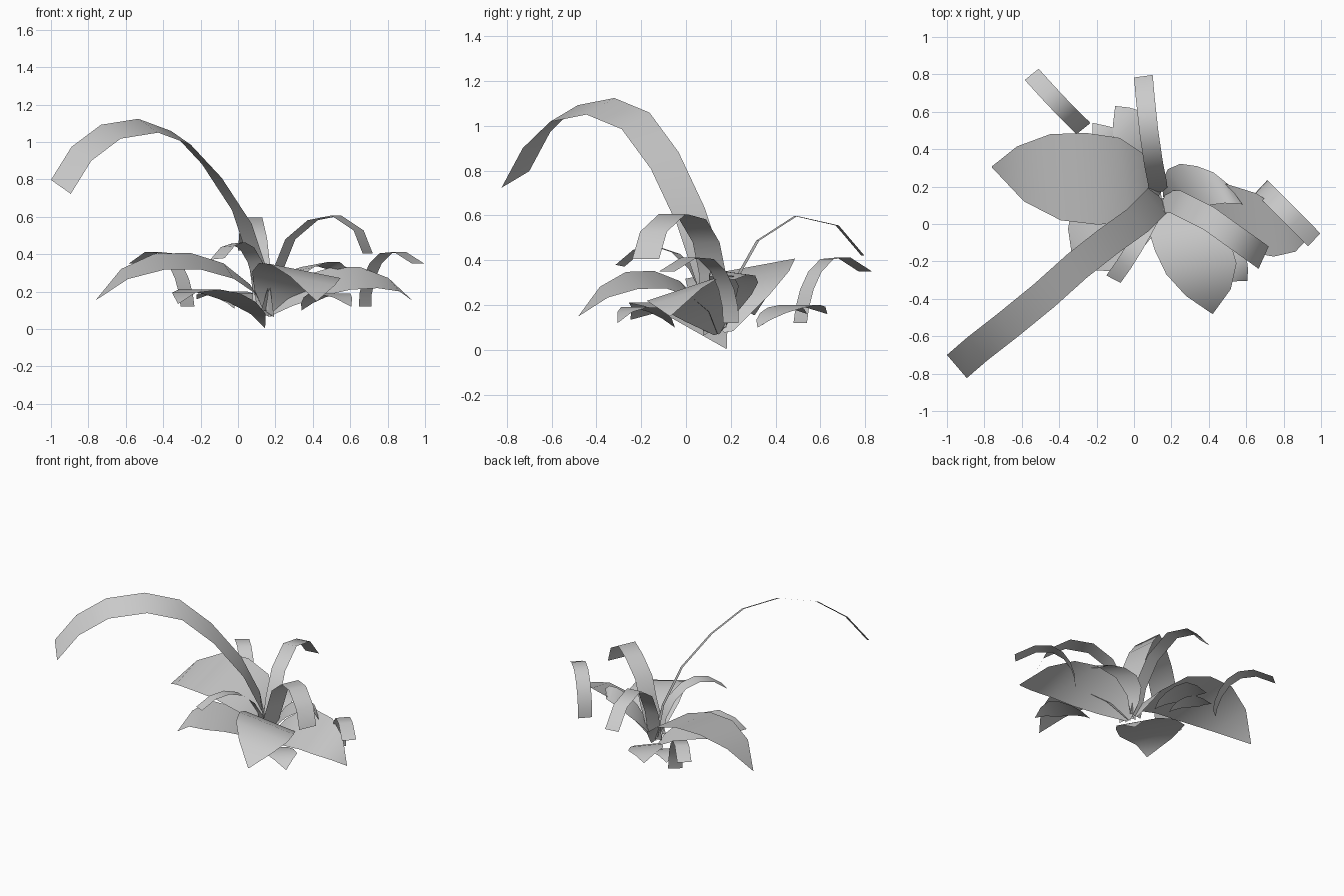
import bpy
from mathutils import Vector

cube = bpy.data.objects.get("Cube")
if cube:
    bpy.data.objects.remove(cube, do_unlink=True)

# One neutral leaf colour
grey = bpy.data.materials.new("leaf grey")
grey.use_nodes = True
colour = (0.6, 0.6, 0.6, 1)
grey.diffuse_color = colour
grey.node_tree.nodes["Principled BSDF"].inputs["Base Color"].default_value = colour

# Relative width from root to tip
STRIP = [1] * 7
PETAL = [.08, .6, .92, 1, .94, .6, .01]
BLUNT = [.06, .5, .85, 1, .9, .75, .5]
KITE = [.01, .35, .65, .9, 1, .55, .01]


def arch(points, t):
    """Smooth curve that passes through evenly timed points."""
    total = Vector((0, 0, 0))
    spans = len(points) - 1
    for i, point in enumerate(points):
        weight = 1
        for j in range(spans + 1):
            if j != i:
                weight *= (spans * t - j) / (i - j)
        total += weight * Vector(point)
    return total


def leaf(name, side, points, widths=STRIP):
    """Thin arched blade; side is the half-width vector."""
    verts, faces = [], []
    side = Vector(side)
    last = len(widths) - 1
    for i, width in enumerate(widths):
        centre = arch(points, i / last)
        verts += [centre - side * width, centre + side * width]
        if i:
            k = 2 * i
            faces.append((k - 2, k - 1, k + 1, k))
    mesh = bpy.data.meshes.new(name)
    mesh.from_pydata(verts, [], faces)
    mesh.materials.append(grey)
    mesh.polygons.foreach_set("use_smooth", [True] * len(faces))
    # Face the upper side outwards
    if sum(p.normal.z * p.area for p in mesh.polygons) < 0:
        mesh.flip_normals()
    obj = bpy.data.objects.new(name, mesh)
    bpy.context.collection.objects.link(obj)


# Long narrow blades
leaf("tall_blade", (.053, -.062, -.037),
     [(.14, .14, .1), (.11, .11, .33), (.02, .02, .6), (-.14, -.095, .845),
      (-.305, -.225, 1.022), (-.48, -.382, 1.087), (-.68, -.545, 1.055),
      (-.837, -.667, .937), (-.947, -.762, .76)],
     [1] * 9)
leaf("back_blade", (.05, .007, 0),
     [(.13, .17, .1), (.125, .22, .31), (.105, .32, .487), (.08, .49, .597),
      (.06, .675, .555), (.05, .79, .42)],
     [1] * 6)
leaf("left_blade", (.027, .06, 0),
     [(.15, .12, .1), (.22, .12, .33), (.28, .09, .48), (.4, .03, .582),
      (.525, -.06, .607), (.645, -.145, .527), (.693, -.18, .405)])
leaf("front_blade", (.038, -.02, .004),
     [(.14, .12, .1), (.09, .03, .36), (0, -.13, .46), (-.11, -.295, .375)])

# Detached outer blades
leaf("outer_left_blade", (.033, .035, 0),
     [(.68, .2, .12), (.7, .18, .27), (.79, .09, .405), (.963, -.085, .35)])
leaf("outer_back_blade", (.037, .03, 0),
     [(-.27, .51, .12), (-.3, .54, .27), (-.39, .63, .405), (-.547, .8, .35)])

# Broad pointed leaves
leaf("broad_right_leaf", (.03, -.245, -.045),
     [(.14, .19, .08), (-.05, .235, .31), (-.42, .25, .36), (-.76, .305, .155)], PETAL)
leaf("broad_front_leaf", (.2, .03, -.04),
     [(.16, .14, .07), (.26, 0, .27), (.36, -.24, .31), (.42, -.48, .15)], PETAL)
leaf("broad_left_leaf", (-.05, .18, .06),
     [(.16, .14, .07), (.4, .07, .23), (.7, -.005, .275), (.935, -.07, .15)], PETAL)
leaf("broad_back_leaf", (-.08, .11, -.015),
     [(.16, .14, .07), (.25, .2, .26), (.41, .21, .345), (.54, .16, .32)], BLUNT)
leaf("low_right_leaf", (.115, -.2, 0),
     [(.144, .18, .005), (.02, .06, .145), (-.205, -.055, .21), (-.32, -.245, .135)], KITE)

# Short low leaves
leaf("low_back_leaf", (.08, .09, 0),
     [(.09, .32, .1), (.05, .39, .165), (-.03, .51, .2), (-.1, .63, .16)], KITE)
leaf("low_front_leaf", (.09, .06, 0),
     [(.34, -.05, .1), (.41, -.13, .17), (.51, -.23, .19), (.605, -.305, .12)], KITE)
leaf("low_side_leaf", (.06, .05, 0),
     [(-.02, .34, .11), (-.07, .39, .165), (-.15, .46, .19), (-.22, .54, .16)], KITE)
